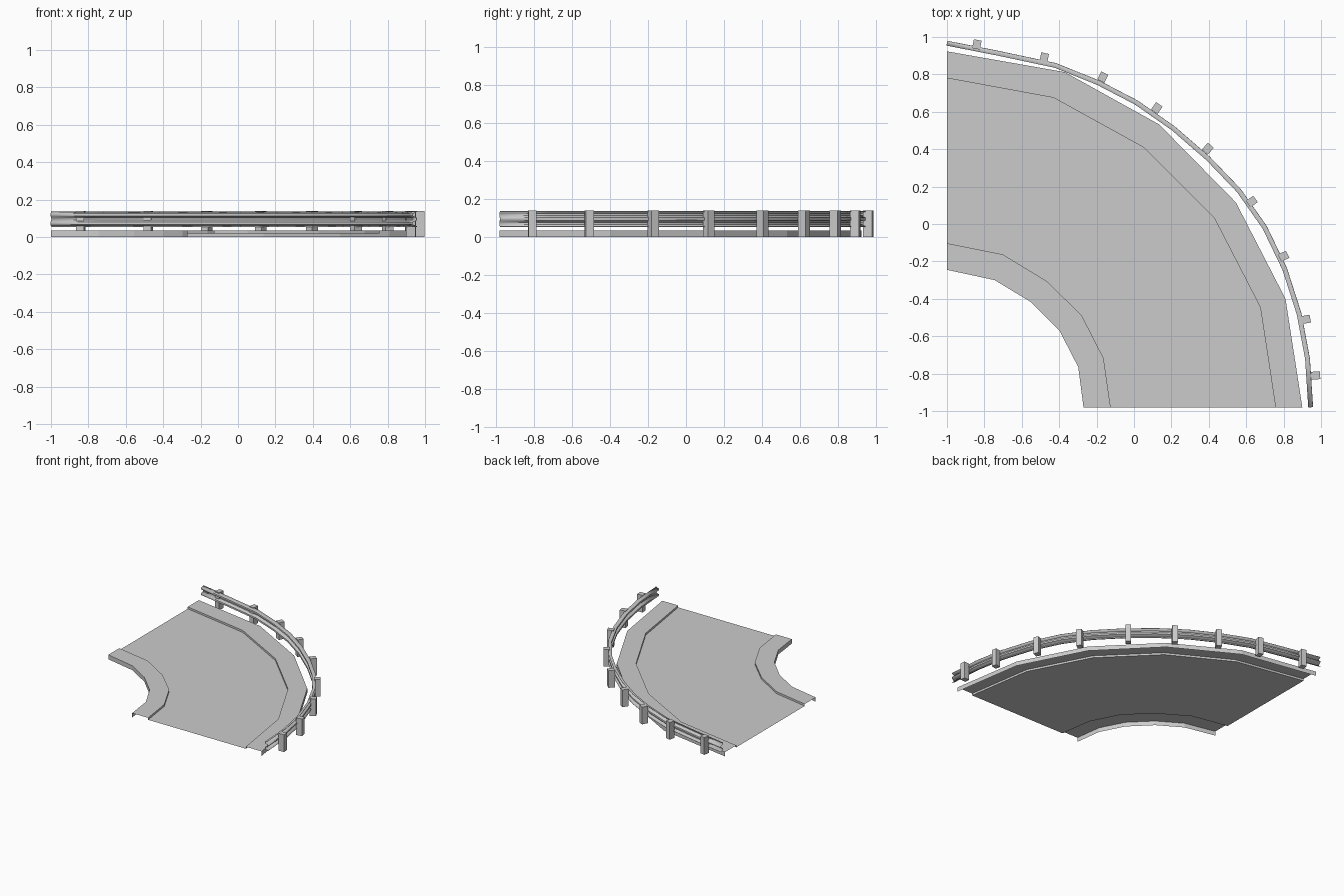
import bpy
from mathutils import Vector, Matrix

if "Cube" in bpy.data.objects:
    bpy.data.objects.remove(bpy.data.objects["Cube"])


def mesh_object(name, verts, faces):
    me = bpy.data.meshes.new(name)
    me.from_pydata(verts, [], faces)
    me.update()
    ob = bpy.data.objects.new(name, me)
    bpy.context.collection.objects.link(ob)
    return ob


def loft(name, rows):
    """Skin a sheet across rows of equal point count."""
    n = len(rows[0])
    verts = [p for row in rows for p in row]
    faces = [(r * n + i, r * n + i + 1, (r + 1) * n + i + 1, (r + 1) * n + i)
             for r in range(len(rows) - 1) for i in range(n - 1)]
    return mesh_object(name, verts, faces)


def at(line, z):
    return [(x, y, z) for x, y in line]


# plan outlines of the bend, from the left end round to the front end
inner_edge = [(-1, -.245), (-.745, -.30), (-.555, -.415), (-.397, -.573), (-.298, -.765), (-.27, -.98)]
inner_kerb = [(-1, -.103), (-.703, -.162), (-.467, -.305), (-.28, -.488), (-.163, -.717), (-.125, -.98)]
outer_kerb = [(-1, .78), (-.43, .675), (.05, .41), (.43, .03), (.675, -.445), (.757, -.98)]
outer_edge = [(-1, .923), (-.37, .812), (.135, .532), (.545, .115), (.81, -.40), (.90, -.98)]
KERB_Z, ROAD_Z = .036, .02

# road surface and the two raised pavements (open shells)
loft("road", [at(inner_kerb, ROAD_Z), at(outer_kerb, ROAD_Z)][::-1])
loft("inner_pavement", [at(inner_kerb, ROAD_Z), at(inner_kerb, KERB_Z),
                        at(inner_edge, KERB_Z), at(inner_edge, 0)])
loft("outer_pavement", [at(outer_edge, 0), at(outer_edge, KERB_Z),
                        at(outer_kerb, KERB_Z), at(outer_kerb, ROAD_Z)])

# guard rail: W-shaped profile swept along its path
rail_path = [Vector(p) for p in [
    (-1, .967), (-.72, .912), (-.42, .848), (-.19, .755), (.012, .65), (.21, .512), (.397, .35),
    (.56, .18), (.698, -.016), (.806, -.24), (.883, -.48), (.928, -.72), (.945, -.98)]]


def outward(i):
    a, b = rail_path[max(i - 1, 0)], rail_path[min(i + 1, len(rail_path) - 1)]
    d = (b - a).normalized()
    return Vector((-d.y, d.x))


profile = [(.012, .136), (-.012, .125), (-.012, .113), (.01, .102),
           (.01, .09), (-.012, .079), (-.012, .067), (.012, .056)]
rows = []
for off, z in profile:
    line = [p + outward(i) * off for i, p in enumerate(rail_path)]
    rows.append([(p.x, p.y, z) for p in line])
rail = loft("guard_rail", rows)
thick = rail.modifiers.new("thickness", 'SOLIDIFY')
thick.thickness = .003
thick.offset = 0

# posts standing just behind the rail
posts = [(-.84, .96), (-.48, .89), (-.167, .785), (.122, .62), (.395, .403),
         (.63, .12), (.80, -.172), (.919, -.51), (.971, -.81)]
for k, p in enumerate(posts):
    p = Vector(p)
    seg = min(range(len(rail_path) - 1),
              key=lambda i: ((rail_path[i] + rail_path[i + 1]) / 2 - p).length)
    d = (rail_path[seg + 1] - rail_path[seg]).normalized()
    n = Vector((-d.y, d.x))
    corners = [p + d * sx * .021 + n * sy * .024 for sx, sy in ((-1, -1), (1, -1), (1, 1), (-1, 1))]
    verts = [(c.x, c.y, z) for z in (0, .14) for c in corners]
    faces = [(0, 1, 2, 3), (7, 6, 5, 4)] + [(i + 4, (i + 1) % 4 + 4, (i + 1) % 4, i) for i in range(4)]
    mesh_object(f"post_{k + 1}", verts, faces)

# consistent outward normals, smooth rail
import bmesh
for ob in bpy.data.objects:
    if ob.name.startswith("post"):
        bm = bmesh.new()
        bm.from_mesh(ob.data)
        bmesh.ops.recalc_face_normals(bm, faces=bm.faces)
        bm.to_mesh(ob.data)
        bm.free()
    elif ob.name == "road" and ob.data.polygons[0].normal.z < 0 or \
            ob.name.endswith("pavement") and ob.data.polygons[5].normal.z < 0:
        ob.data.flip_normals()
bpy.context.view_layer.objects.active = rail
rail.select_set(True)
bpy.ops.object.shade_smooth_by_angle(angle=.5)
